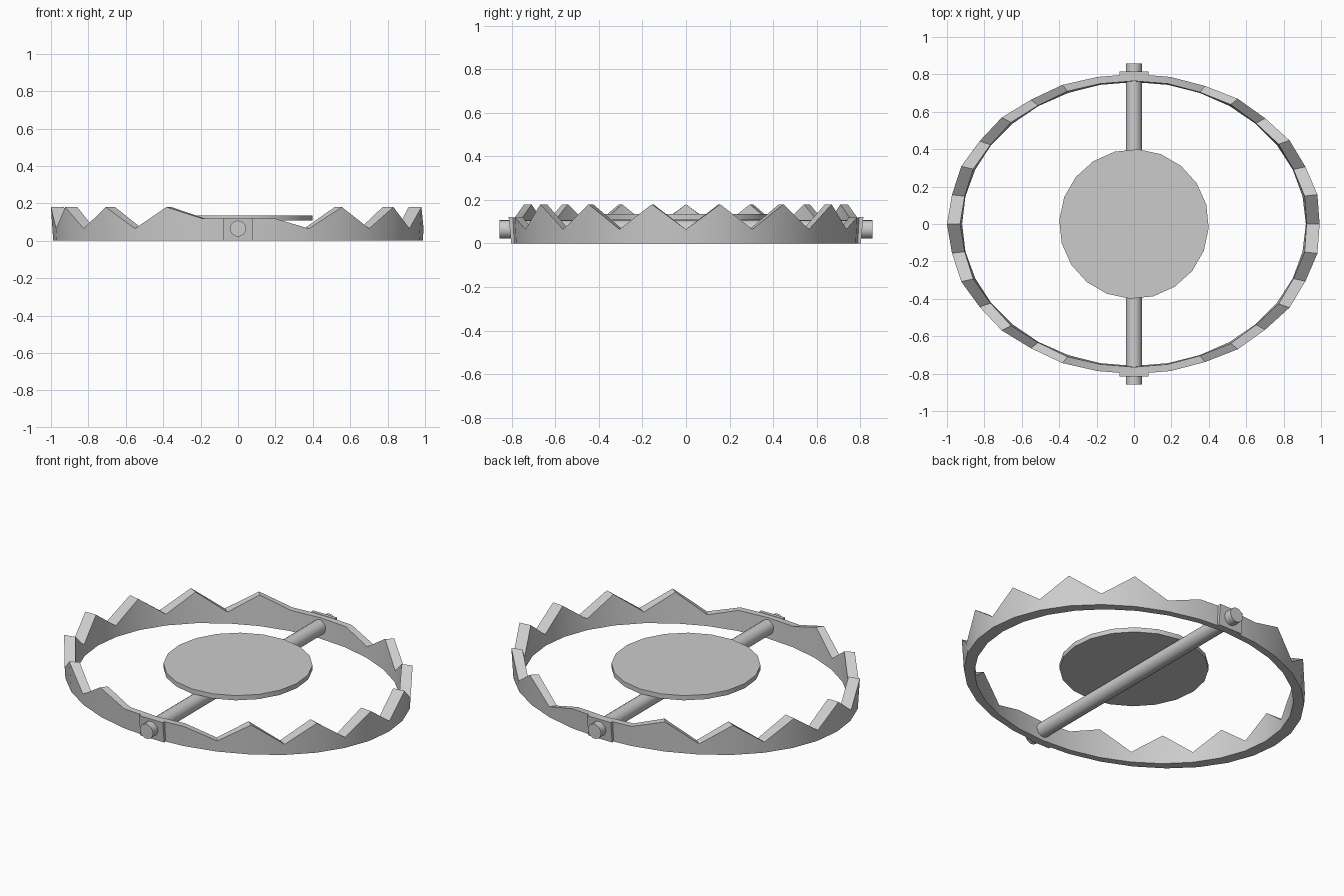
import bpy, bmesh, math
from mathutils import Matrix

if "Cube" in bpy.data.objects:
    bpy.data.objects.remove(bpy.data.objects["Cube"], do_unlink=True)

# Single steel colour
steel = bpy.data.materials.new("grey steel")
steel.use_nodes = True
steel.diffuse_color = (0.6, 0.6, 0.6, 1)
steel.node_tree.nodes["Principled BSDF"].inputs["Base Color"].default_value = (0.6, 0.6, 0.6, 1)


def finish(name, bm, smooth=True):
    bmesh.ops.recalc_face_normals(bm, faces=bm.faces)
    mesh = bpy.data.meshes.new(name)
    bm.to_mesh(mesh)
    bm.free()
    mesh.materials.append(steel)
    obj = bpy.data.objects.new(name, mesh)
    bpy.context.collection.objects.link(obj)
    if smooth:
        bpy.ops.object.select_all(action="DESELECT")
        obj.select_set(True)
        bpy.context.view_layer.objects.active = obj
        bpy.ops.object.shade_smooth_by_angle(angle=math.radians(30))
    return obj


def cylinder(name, sides, radius, depth, matrix):
    bm = bmesh.new()
    bmesh.ops.create_cone(bm, cap_ends=True, segments=sides, radius1=radius,
                          radius2=radius, depth=depth, matrix=matrix)
    return finish(name, bm)


SEGMENTS = 32
PEAK, VALLEY, FLAT = 0.18, 0.065, 0.12


def rim_height(k):
    """Flat at the two hinges; the teeth of the two jaws interlock."""
    if k % 16 in (7, 8, 9):
        return FLAT
    right_jaw = k < 8 or k > 24
    return PEAK if (k % 2 == 1) == right_jaw else VALLEY


def wall_point(k, z, rx, ry):
    """Point on the oval wall, which flares slightly towards its top."""
    a = 2 * math.pi * k / SEGMENTS
    s = 0.988 + 0.012 * z / PEAK
    return (rx * s * math.cos(a), ry * s * math.sin(a), z)


# Toothed oval jaws
bm = bmesh.new()
sections = []
for k in range(SEGMENTS):
    h = rim_height(k)
    sections.append([bm.verts.new(p) for p in (
        wall_point(k, 0, 1.0, 0.805), wall_point(k, h, 1.0, 0.805),
        wall_point(k, h, 0.93, 0.768), wall_point(k, 0, 0.93, 0.768))])
for k in range(SEGMENTS):
    a, b = sections[k], sections[(k + 1) % SEGMENTS]
    for i in range(4):
        j = (i + 1) % 4
        bm.faces.new((a[i], b[i], b[j], a[j]))
finish("toothed_jaws", bm)

# Hinge plates, leaning with the wall
for name, side in (("front_hinge_plate", -1), ("back_hinge_plate", 1)):
    bm = bmesh.new()
    bmesh.ops.create_cube(bm, size=1)
    for v in bm.verts:
        v.co.z = (v.co.z + 0.5) * 0.122
        v.co.x *= 0.156
        v.co.y = side * (0.793 + v.co.y * 0.02 + v.co.z * 0.1)
    finish(name, bm, False)

# Hinge rod
cylinder("hinge_rod", 16, 0.043, 1.714,
         Matrix.Translation((0, 0, 0.065)) @ Matrix.Rotation(math.pi / 2, 4, "X"))

# Trigger pan
cylinder("trigger_pan", 20, 0.4, 0.028,
         Matrix.Translation((0, 0, 0.122)) @ Matrix.Rotation(math.radians(-3), 4, "Z"))
